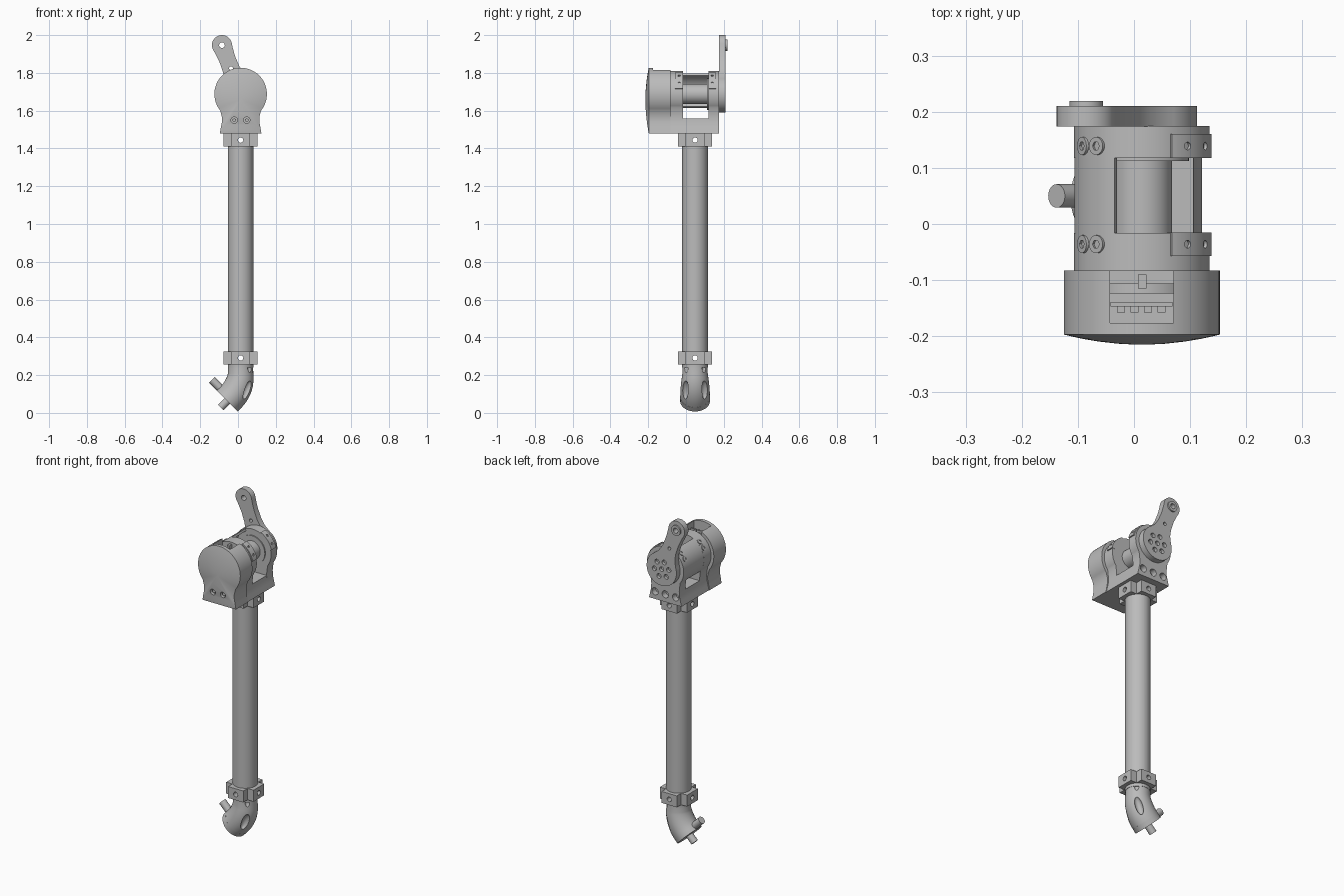
import bpy, bmesh, math
from mathutils import Vector, Matrix

if "Cube" in bpy.data.objects:
    bpy.data.objects.remove(bpy.data.objects["Cube"], do_unlink=True)

grey = bpy.data.materials.new("plain grey")
grey.use_nodes = True
grey.diffuse_color = (0.5, 0.5, 0.5, 1)
grey.node_tree.nodes["Principled BSDF"].inputs["Base Color"].default_value = (0.5, 0.5, 0.5, 1)

CX, CY, CZ = 0.014, 0.048, 1.688     # tube axis and motor axis
parts = []


def finish(name, bm):
    bmesh.ops.recalc_face_normals(bm, faces=bm.faces[:])
    mesh = bpy.data.meshes.new(name)
    bm.to_mesh(mesh)
    bm.free()
    mesh.materials.append(grey)
    ob = bpy.data.objects.new(name, mesh)
    bpy.context.collection.objects.link(ob)
    parts.append(ob)
    return ob


def loft(name, rings):
    """Closed solid through a list of equal-length rings of points."""
    bm = bmesh.new()
    rows = [[bm.verts.new(p) for p in ring] for ring in rings]
    n = len(rows[0])
    for a, b in zip(rows, rows[1:]):
        for i in range(n):
            j = (i + 1) % n
            bm.faces.new((a[i], a[j], b[j], b[i]))
    bm.faces.new(rows[0])
    bm.faces.new(rows[-1])
    return finish(name, bm)


def prism(name, outline, y0, y1):
    return loft(name, [[(x, y, z) for x, z in outline] for y in (y0, y1)])


def rod(name, a, b, r, n=32):
    a, b = Vector(a), Vector(b)
    bm = bmesh.new()
    turn = (b - a).to_track_quat('Z', 'Y').to_matrix().to_4x4()
    bmesh.ops.create_cone(bm, cap_ends=True, segments=n, radius1=r, radius2=r,
                          depth=(b - a).length, matrix=Matrix.Translation((a + b) / 2) @ turn)
    return finish(name, bm)


def box(name, lo, hi):
    return prism(name, [(lo[0], lo[2]), (hi[0], lo[2]), (hi[0], hi[2]), (lo[0], hi[2])], lo[1], hi[1])


def cut(ob, *cutters):
    for c in cutters:
        mod = ob.modifiers.new("cut", 'BOOLEAN')
        mod.operation, mod.solver, mod.object = 'DIFFERENCE', 'EXACT', c
        bpy.context.view_layer.objects.active = ob
        bpy.ops.object.modifier_apply(modifier=mod.name)
        parts.remove(c)
        bpy.data.objects.remove(c, do_unlink=True)


def arc(r, a0, a1, n, cx=CX, cz=CZ):
    angles = [math.radians(a0 + (a1 - a0) * i / n) for i in range(n + 1)]
    return [(cx + r * math.cos(a), cz + r * math.sin(a)) for a in angles]


def neck(r, side, start):
    """Round head with a pinched neck flaring to a flat foot."""
    right = [(CX + w, z) for w, z in side]
    left = [(CX - w, z) for w, z in reversed(side)]
    return arc(r, start, 180 - start, 48) + left + right


def band(name, r0, r1, a0, a1, y0, y1):
    return prism(name, arc(r1, a0, a1, 24) + arc(r0, a1, a0, 24), y0, y1)


# Domed front housing with a slot in its top
shape = neck(0.139, [(0.11, 1.48), (0.105, 1.51), (0.099, 1.54), (0.099, 1.565)], -39)
mid = 1.66
rings = [[(x, -0.083, z) for x, z in shape]]
for s in (1, 0.9, 0.75, 0.55, 0.3, 0.1):
    rings.append([(CX + (x - CX) * s, -0.197 - 0.018 * (1 - s * s), mid + (z - mid) * s)
                  for x, z in shape])
housing = loft("front_housing", rings)
cut(housing, box("slot", (-0.043, -0.176, 1.70), (0.07, -0.07, 1.9)))
for x in (-0.02, 0.046):
    cut(housing, rod("screw_hole", (x, -0.25, 1.55), (x, -0.188, 1.55), 0.017))
    rod("housing_screw", (x, -0.18, 1.55), (x, -0.199, 1.55), 0.010, 6)

# Electronics inside the slot
box("circuit_board", (-0.042, -0.147, 1.69), (0.069, -0.139, 1.785))
rod("motor_disc", (CX, -0.124, CZ), (CX, -0.106, CZ), 0.095, 48)
box("disc_lug", (0.007, -0.115, 1.75), (0.022, -0.09, 1.80))
for i in range(4):
    x = -0.03 + 0.024 * i
    box("board_chip", (x, -0.158, 1.75), (x + 0.014, -0.146, 1.78))

# Motor cradle: two cheeks, base block and side shell
side = [(0.107, 1.48), (0.10, 1.51), (0.093, 1.54), (0.092, 1.57)]
cheek = neck(0.121, side, -36)
prism("front_cheek", cheek, -0.084, -0.016)
back_cheek = prism("back_cheek", cheek, 0.118, 0.175)
for x in (-0.054, CX, 0.082):
    cut(back_cheek, rod("foot_hole", (x, 0.14, 1.525), (x, 0.2, 1.525), 0.021))
foot = [(CX - w, z) for w, z in reversed(side[:3])] + [(CX + w, z) for w, z in side[:3]]
foot = [(CX + 0.092, 1.558), (CX - 0.092, 1.558)] + foot
prism("cradle_base", foot, -0.02, 0.12)
band("side_shell", 0.108, 0.1205, 114, 218, -0.018, 0.12)
rod("motor", (CX, -0.03, CZ), (CX, 0.13, CZ), 0.054, 48)
rod("motor_flange", (CX, 0.112, CZ), (CX, 0.125, CZ), 0.084, 48)

# Clamp straps and radial screws on both cheeks
for y0, y1 in ((-0.057, -0.015), (0.118, 0.16)):
    strap = band("cheek_strap", 0.105, 0.127, 13, 65, y0, y1)
    y = (y0 + y1) / 2
    for deg in (27, 50):
        d = Vector((math.cos(math.radians(deg)), 0, math.sin(math.radians(deg))))
        o = Vector((CX, y, CZ))
        cut(strap, rod("strap_hole", o + d * 0.114, o + d * 0.15, 0.007, 16))
    for deg in (131, 149):
        d = Vector((math.cos(math.radians(deg)), 0, math.sin(math.radians(deg))))
        o = Vector((CX, y, CZ))
        screw = rod("cheek_screw", o + d * 0.1, o + d * 0.125, 0.016, 24)
        cut(screw, rod("socket", o + d * 0.117, o + d * 0.14, 0.008, 6))

# Output arm: hub, waist and tip, laid out along its own axis
hub, tip = Vector((CX, CZ)), Vector((-0.085, 1.947))
u = (tip - hub).normalized()
v = Vector((-u.y, u.x))
waist = [(0.1, 0.055), (0.14, 0.046), (0.2, 0.044), (0.25, 0.049)]
local = arc(0.098, 50, 310, 40, 0, 0) + [(d, -w) for d, w in waist]
local += arc(0.053, -100, 100, 24, (tip - hub).length, 0) + [(d, w) for d, w in reversed(waist)]
arm = prism("output_arm", [tuple(hub + u * d + v * w) for d, w in local], 0.174, 0.21)
boss = rod("tip_boss", (tip.x, 0.2, tip.y), (tip.x, 0.219, tip.y), 0.030)
for ob in (arm, boss):
    cut(ob, rod("tip_hole", (tip.x, 0.1, tip.y), (tip.x, 0.3, tip.y), 0.015))
cut(arm, rod("pin_hole", (-0.037, 0.1, 1.825), (-0.037, 0.3, 1.825), 0.010, 16))
cut(arm, rod("hub_hole", (CX, 0.192, CZ), (CX, 0.3, CZ), 0.014))
for i in range(6):
    p = hub + (u * math.cos(i * math.pi / 3) + v * math.sin(i * math.pi / 3)) * 0.048
    cut(arm, rod("hub_hole", (p.x, 0.192, p.y), (p.x, 0.3, p.y), 0.014, 20))


def cross_holes(ob, z):
    cut(ob, rod("hole_x", (CX - 0.2, CY, z), (CX + 0.2, CY, z), 0.014, 20),
        rod("hole_y", (CX, CY - 0.2, z), (CX, CY + 0.2, z), 0.014, 20))


# Long tube with a cross-shaped clamp at each end
tube = rod("tube", (CX, CY, 0.24), (CX, CY, 1.485), 0.068, 64)
for name, z0, z1 in (("upper_clamp", 1.41, 1.478), ("lower_clamp", 0.257, 0.325)):
    a, b = 0.09, 0.05
    cross = []
    for sx, sy in ((1, 1), (-1, 1), (-1, -1), (1, -1)):
        corner = [(a, b), (b, b), (b, a)]
        if sx * sy < 0:
            corner.reverse()
        cross += [(CX + sx * x, CY + sy * y) for x, y in corner]
    clamp = loft(name, [[(x, y, z) for x, y in cross] for z in (z0, z1)])
    for ob in (clamp, tube):
        cross_holes(ob, (z0 + z1) / 2)

# Flared elbow bending towards -x
BEND, TOP = 0.18, 0.209


def bend(t):
    a = math.radians(t)
    p = Vector((CX - BEND + BEND * math.cos(a), CY, TOP - BEND * math.sin(a)))
    return p, Vector((math.cos(a), 0, -math.sin(a))), Vector((-math.sin(a), 0, -math.cos(a)))


def hoop(p, out, r):
    angles = [math.tau * i / 48 for i in range(48)]
    return [p + out * (r * math.cos(t)) + Vector((0, r * math.sin(t), 0)) for t in angles]


p, out, _ = bend(0)
rings = [hoop(p + Vector((0, 0, 0.046)), out, 0.066)]
for i in range(10):
    p, out, along = bend(5 * i)
    rings.append(hoop(p, out, 0.067 + 0.0013 * i + 0.003 * math.sin(i * math.pi / 9)))
elbow = loft("elbow", rings)
for t, size, length in ((22, 0.02, 0.052), (-7, 0.014, 0.028)):
    for s in (-1, 1):
        q, o, w = bend(t)
        bm = bmesh.new()
        frame = Matrix((o, Vector((0, 1, 0)), w)).transposed().to_4x4()
        spot = q + o * 0.052 + Vector((0, s * 0.051, 0))
        bmesh.ops.create_uvsphere(bm, u_segments=20, v_segments=12, radius=1, matrix=(
            Matrix.Translation(spot) @ frame @ Matrix.Diagonal((size, size, length, 1))))
        cut(elbow, finish("elbow_slot", bm))

# End cap and its two pegs
end = p + along * 0.026
rod("end_cap", p - along * 0.004, end, 0.079, 48)
rod("axial_peg", end - along * 0.02, end + along * 0.048, 0.021)
rod("cross_peg", (-0.05, CY + 0.002, 0.087), (-0.138, CY + 0.002, 0.175), 0.021)

# Smooth round surfaces, keep edges crisp
bpy.ops.object.select_all(action='DESELECT')
for ob in parts:
    ob.select_set(True)
bpy.context.view_layer.objects.active = parts[0]
bpy.ops.object.shade_smooth_by_angle(angle=math.radians(30))
